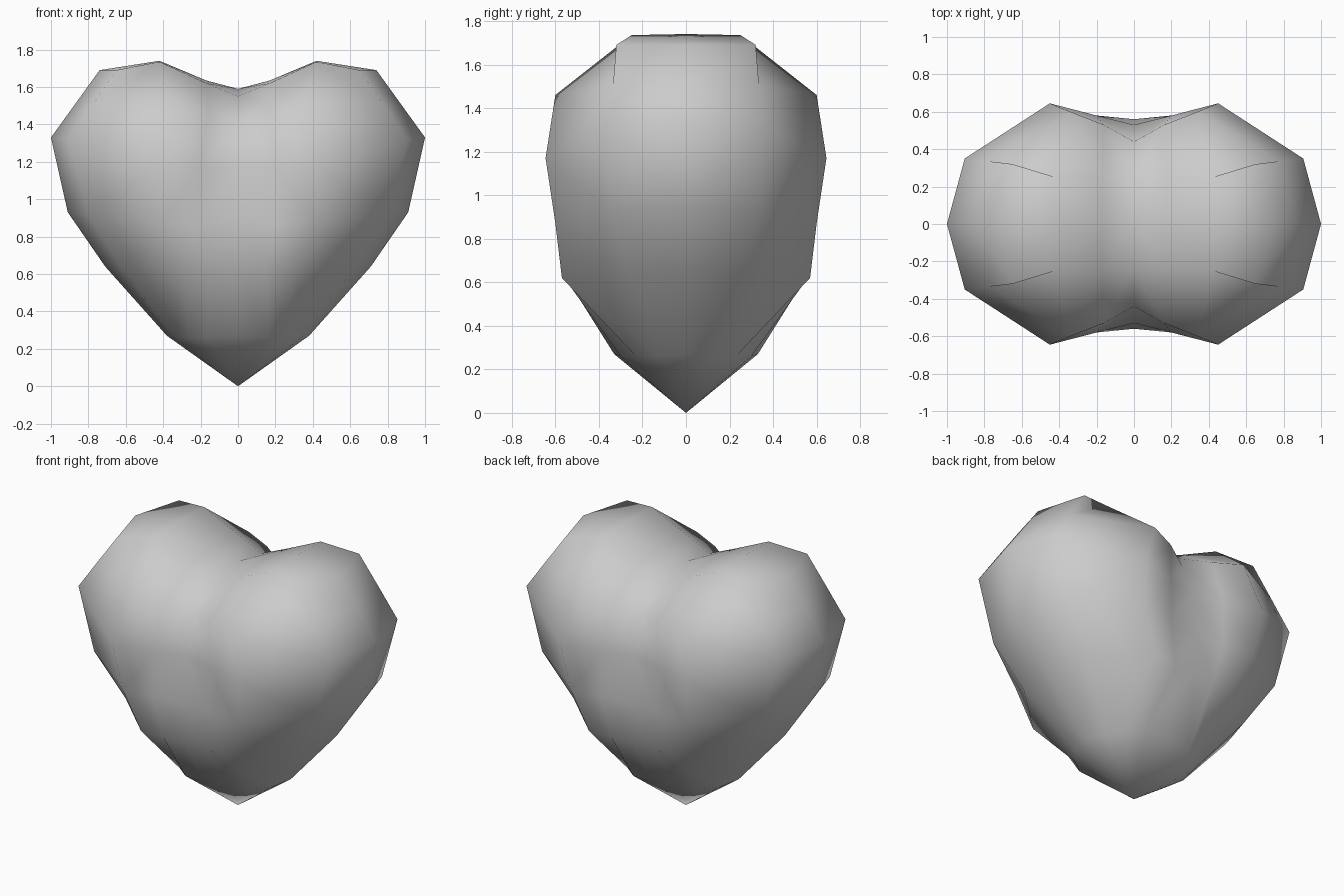
import bpy
import bmesh

# Remove the default cube only
default_cube = bpy.data.objects.get("Cube")
if default_cube:
    bpy.data.objects.remove(default_cube, do_unlink=True)

# Single grey surface colour
GREY = (0.6, 0.6, 0.6, 1)
grey = bpy.data.materials.new("plain grey")
grey.use_nodes = True
grey.diffuse_color = GREY
grey.node_tree.nodes["Principled BSDF"].inputs["Base Color"].default_value = GREY

# Quarter cross-sections, bottom to top, each running from the middle
# of the face round to the outer side
rings = [
    [(0, .33, .27), (.17, .3, .26), (.26, .23, .26), (.34, .13, .26), (.38, 0, .27)],
    [(0, .55, .62), (.15, .56, .62), (.3, .57, .62), (.62, .27, .63), (.71, 0, .64)],
    [(0, .56, .88), (.2, .58, .87), (.41, .6, .87), (.8, .34, .92), (.91, 0, .93)],
    [(0, .53, 1.17), (.2, .58, 1.17), (.45, .645, 1.17), (.905, .35, 1.32), (1, 0, 1.33)],
    [(0, .44, 1.4), (.16, .53, 1.44), (.34, .6, 1.46), (.775, .335, 1.51), (.87, 0, 1.51)],
    [(0, .24, 1.55), (.17, .25, 1.62), (.42, .25, 1.735), (.65, .32, 1.69), (.74, 0, 1.69)],
]
# Ridge over the lobes, from the cleft outward
ridge = [(0, 0, 1.59), (.17, 0, 1.635), (.42, 0, 1.74)]

bm = bmesh.new()
tip = bm.verts.new((0, 0, 0))
grid = [[bm.verts.new(point) for point in ring] for ring in rings]
crest = [bm.verts.new(point) for point in ridge] + [grid[-1][-1]]


def bridge(lower, upper):
    """Fill the strip between two rows of vertices."""
    for i in range(len(lower) - 1):
        corners = [lower[i + 1], lower[i], upper[i], upper[i + 1]]
        bm.faces.new(list(dict.fromkeys(corners)))


# Pointed base, swelling body and rounded lobes
bridge([tip] * len(grid[0]), grid[0])
for lower, upper in zip(grid, grid[1:]):
    bridge(lower, upper)
bridge(grid[-1][:4], crest)

# Mirror the quarter into a closed, smooth body
for axis in range(2):
    copied = bmesh.ops.duplicate(bm, geom=bm.verts[:] + bm.edges[:] + bm.faces[:])
    for element in copied["geom"]:
        if isinstance(element, bmesh.types.BMVert):
            element.co[axis] *= -1
    bmesh.ops.remove_doubles(bm, verts=bm.verts[:], dist=0.0005)
bmesh.ops.recalc_face_normals(bm, faces=bm.faces[:])
for face in bm.faces:
    face.smooth = True

mesh = bpy.data.meshes.new("heart_body")
bm.to_mesh(mesh)
bm.free()
mesh.materials.append(grey)
heart = bpy.data.objects.new("heart_body", mesh)
bpy.context.collection.objects.link(heart)
